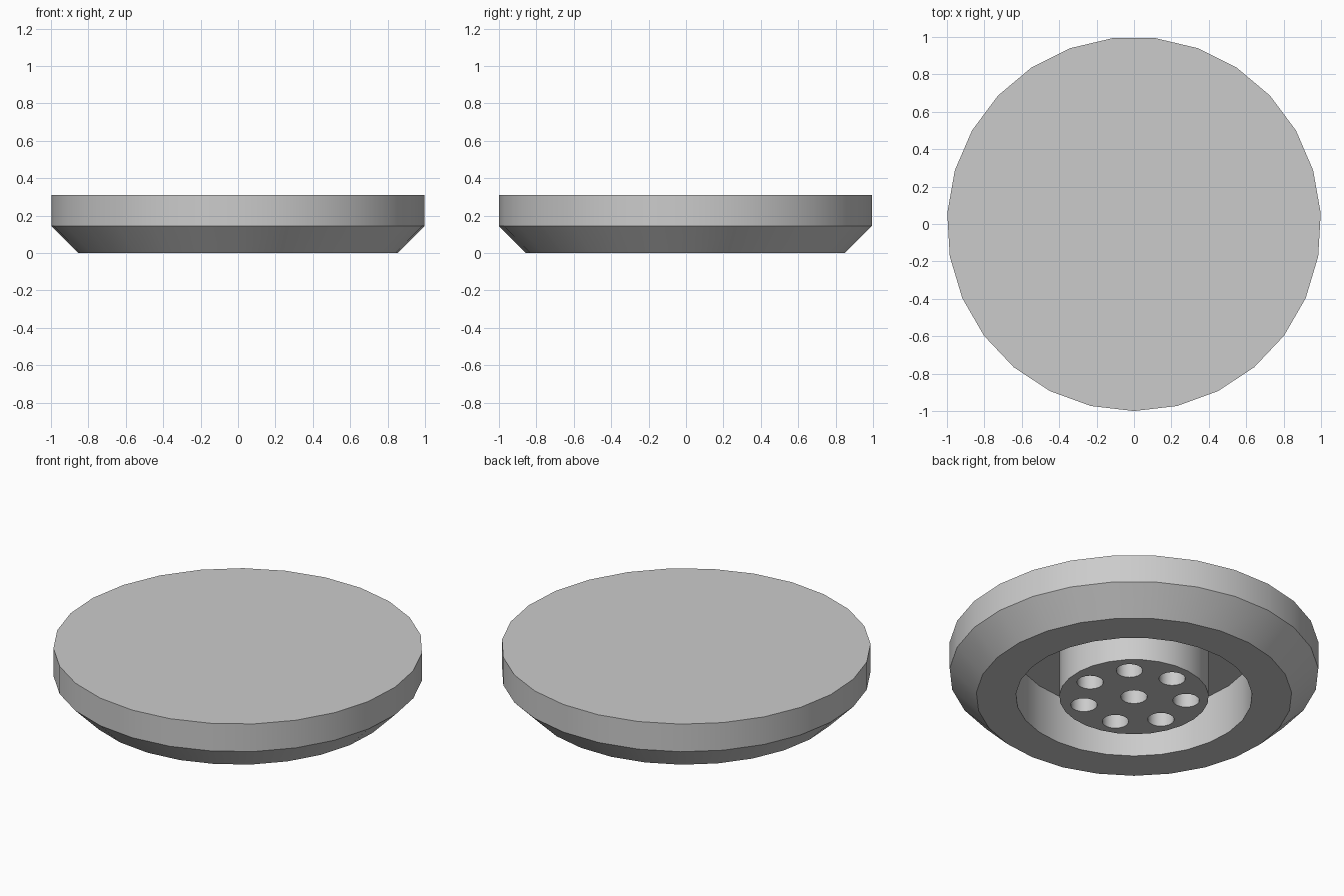
import bpy, bmesh, math
from math import cos, sin, pi

cube = bpy.data.objects.get("Cube")
if cube:
    bpy.data.objects.remove(cube)

HEIGHT = 0.31
FLOOR = 0.29        # depth of the groove and the holes
SIDES = 27
HOLE_SIDES = 18


def ring(bm, radius, z, sides, cx=0.0, cy=0.0):
    """Circle of edges with one corner towards the front."""
    verts = [bm.verts.new((cx + radius * cos(2 * pi * i / sides - pi / 2),
                           cy + radius * sin(2 * pi * i / sides - pi / 2), z))
             for i in range(sides)]
    edges = [bm.edges.new((verts[i - 1], verts[i])) for i in range(sides)]
    return verts, edges


def skin(bm, a, b):
    """Band of quads between two equal rings."""
    for i in range(len(a)):
        bm.faces.new((a[i - 1], a[i], b[i], b[i - 1]))


bm = bmesh.new()

# Turned body: centre post, groove, base rim, chamfer, side wall
profile = [(0.405, 0), (0.405, FLOOR), (0.64, FLOOR), (0.64, 0),
           (0.855, 0), (1, 0.145), (1, HEIGHT)]
rings = [ring(bm, r, z, SIDES) for r, z in profile]
for lower, upper in zip(rings, rings[1:]):
    skin(bm, lower[0], upper[0])
bm.faces.new(rings[-1][0])

# Holes in the post: one in the middle, seven around it
centres = [(0, 0)]
for i in range(7):
    a = pi / 4 + 2 * pi * i / 7
    centres.append((0.285 * cos(a), 0.285 * sin(a)))
post_edges = list(rings[0][1])
for cx, cy in centres:
    mouth, mouth_edges = ring(bm, 0.072, 0, HOLE_SIDES, cx, cy)
    end, _ = ring(bm, 0.072, FLOOR, HOLE_SIDES, cx, cy)
    skin(bm, mouth, end)
    bm.faces.new(end)
    post_edges += mouth_edges

# Perforated end face of the post
bmesh.ops.triangle_fill(bm, use_beauty=True, edges=post_edges, normal=(0, 0, -1))
bmesh.ops.recalc_face_normals(bm, faces=bm.faces)

mesh = bpy.data.meshes.new("perforated_disc")
bm.to_mesh(mesh)
bm.free()
disc = bpy.data.objects.new("perforated_disc", mesh)
bpy.context.collection.objects.link(disc)

# Plain grey material
grey = bpy.data.materials.new("plain_grey")
grey.use_nodes = True
colour = (0.6, 0.6, 0.6, 1)
grey.diffuse_color = colour
grey.node_tree.nodes["Principled BSDF"].inputs["Base Color"].default_value = colour
mesh.materials.append(grey)

# Smooth round walls with sharp rims
bpy.ops.object.select_all(action='DESELECT')
disc.select_set(True)
bpy.context.view_layer.objects.active = disc
bpy.ops.object.shade_smooth_by_angle(angle=math.radians(30))
